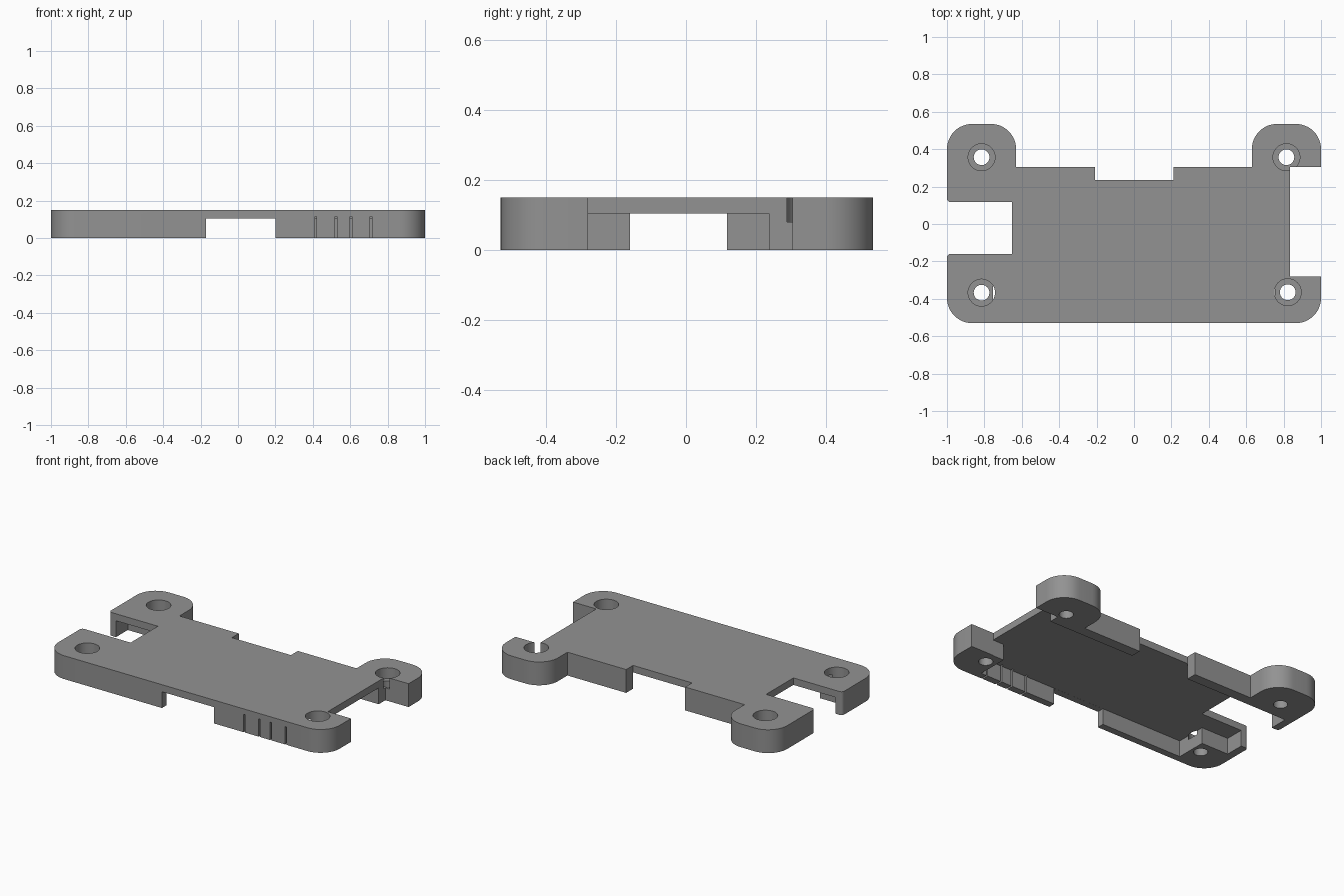
import bpy, bmesh, math

if "Cube" in bpy.data.objects:
    bpy.data.objects.remove(bpy.data.objects["Cube"])

H = 0.15        # total height
ROOF = 0.105    # underside of the top plate

grey = bpy.data.materials.new("mid grey")
grey.diffuse_color = (0.29, 0.29, 0.29, 1)
grey.use_nodes = True
grey.node_tree.nodes["Principled BSDF"].inputs["Base Color"].default_value = grey.diffuse_color


def prism(name, pts, z0, z1):
    """Extrude a counter-clockwise outline between two heights."""
    bm = bmesh.new()
    low = [bm.verts.new((x, y, z0)) for x, y in pts]
    high = [bm.verts.new((x, y, z1)) for x, y in pts]
    n = len(pts)
    bm.faces.new(low[::-1])
    bm.faces.new(high)
    for i in range(n):
        j = (i + 1) % n
        bm.faces.new((low[i], low[j], high[j], high[i]))
    bmesh.ops.recalc_face_normals(bm, faces=bm.faces)
    me = bpy.data.meshes.new(name)
    bm.to_mesh(me)
    bm.free()
    ob = bpy.data.objects.new(name, me)
    bpy.context.collection.objects.link(ob)
    return ob


def rounded(corners, steps=12):
    """Round each (x, y, radius) corner of a right-angled outline."""
    out = []
    n = len(corners)
    for i, (x, y, r) in enumerate(corners):
        if r == 0:
            out.append((x, y))
            continue

        def unit(k):
            dx, dy = corners[k % n][0] - x, corners[k % n][1] - y
            d = math.hypot(dx, dy)
            return dx / d, dy / d
        a, b = unit(i - 1), unit(i + 1)
        for s in range(steps + 1):
            t = s / steps * math.pi / 2
            u, v = r * (1 - math.sin(t)), r * (1 - math.cos(t))
            out.append((x + a[0] * u + b[0] * v, y + a[1] * u + b[1] * v))
    return out


def circle(cx, cy, r, n=40):
    return [(cx + r * math.cos(2 * math.pi * i / n),
             cy + r * math.sin(2 * math.pi * i / n)) for i in range(n)]


def box(x0, x1, y0, y1):
    return [(x0, y0), (x1, y0), (x1, y1), (x0, y1)]


# Outer plan: plate with four rounded ears, side notches and a rear notch
R = 0.135
case = prism("case_cover", rounded([
    (-1, -0.53, R), (1, -0.53, R), (1, -0.28, 0), (0.835, -0.28, 0),
    (0.835, 0.305, 0), (1, 0.305, 0), (1, 0.535, R), (0.63, 0.535, R),
    (0.63, 0.305, 0), (0.212, 0.305, 0), (0.212, 0.235, 0),
    (-0.208, 0.235, 0), (-0.208, 0.305, 0), (-0.63, 0.305, 0),
    (-0.63, 0.535, R), (-1, 0.535, R), (-1, 0.117, 0.02),
    (-0.652, 0.117, 0), (-0.652, -0.16, 0), (-1, -0.16, 0.02)]), 0, H)

cutters = []

# Hollow underside, leaving thin walls and solid corner bosses
cutters.append(prism("pocket_cutter", [
    (-0.95, -0.283), (-0.755, -0.283), (-0.755, -0.485), (0.755, -0.485),
    (0.755, -0.283), (0.837, -0.283), (0.837, 0.237), (-0.95, 0.237)],
    -0.1, ROOF))

# Opening in the front wall
cutters.append(prism("front_opening_cutter",
                     box(-0.17, 0.2, -0.7, -0.4), -0.12, ROOF - 0.0005))

# Narrow slits in the front wall
for x in (0.416, 0.523, 0.604, 0.711):
    cutters.append(prism("slit_cutter",
                         box(x - 0.005, x + 0.005, -0.6, -0.47), -0.13, 0.115))

# Screw holes with counterbores
for x, y in ((-0.815, -0.367), (0.822, -0.365), (-0.815, 0.357), (0.815, 0.357)):
    cutters.append(prism("hole_cutter", circle(x, y, 0.042), -0.2, 0.3))
    cutters.append(prism("counterbore_cutter", circle(x, y, 0.072), 0.08, 0.31))

for c in cutters:
    c.hide_render = True
    m = case.modifiers.new(c.name, 'BOOLEAN')
    m.operation = 'DIFFERENCE'
    m.solver = 'EXACT'
    m.object = c

# Bake the cuts and remove the helpers
bpy.context.view_layer.update()
deps = bpy.context.evaluated_depsgraph_get()
baked = bpy.data.meshes.new_from_object(case.evaluated_get(deps))
case.modifiers.clear()
case.data = baked
for c in cutters:
    bpy.data.objects.remove(c)

case.data.materials.clear()
case.data.materials.append(grey)
for p in case.data.polygons:
    p.material_index = 0

bpy.ops.object.select_all(action='DESELECT')
case.select_set(True)
bpy.context.view_layer.objects.active = case
bpy.ops.object.shade_smooth_by_angle(angle=math.radians(30))
